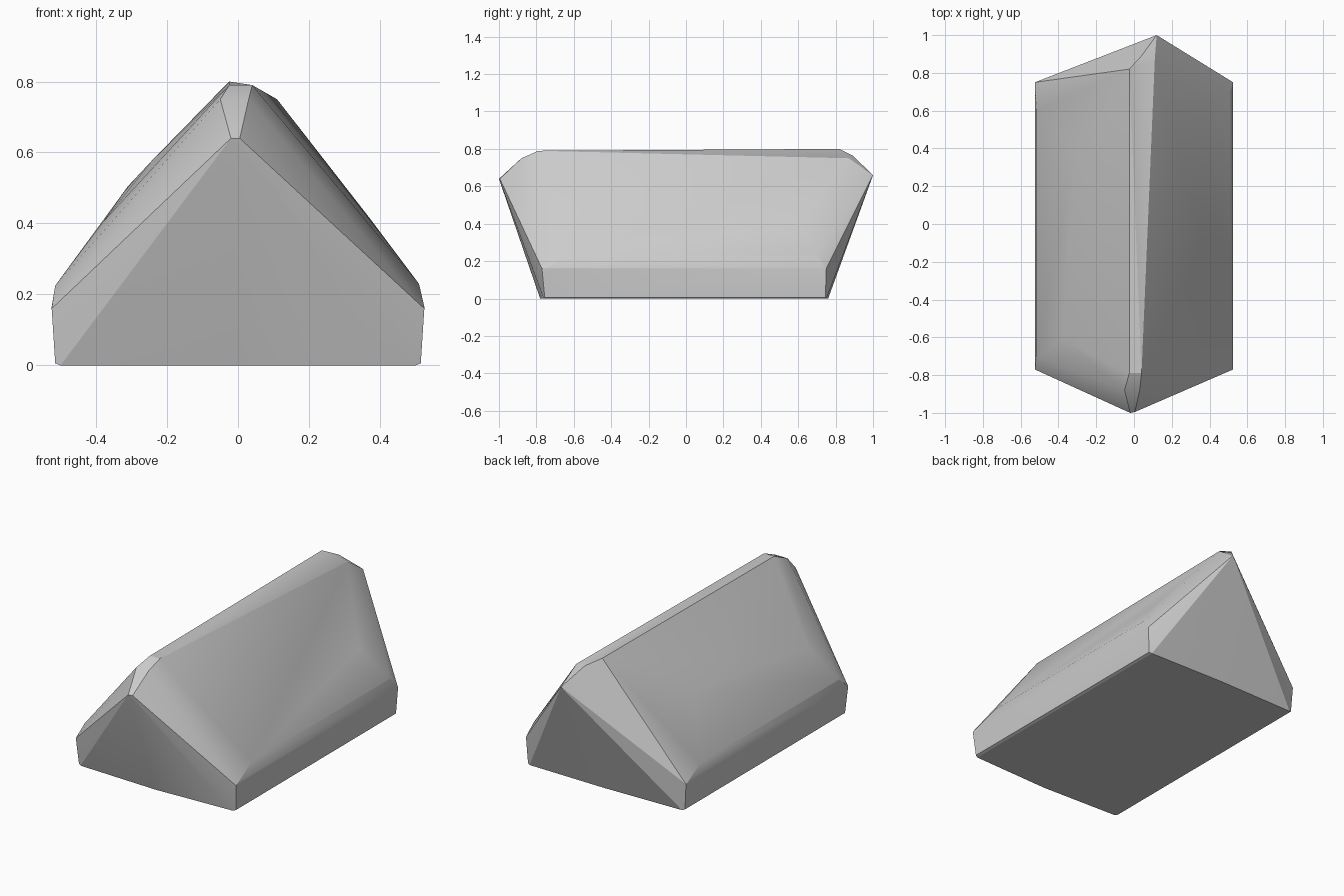
import bpy, bmesh

if "Cube" in bpy.data.objects:
    bpy.data.objects.remove(bpy.data.objects["Cube"])

# Single stone-grey colour
grey = bpy.data.materials.new("light_grey")
grey.diffuse_color = (0.6, 0.6, 0.6, 1)
grey.use_nodes = True
grey.node_tree.nodes["Principled BSDF"].inputs["Base Color"].default_value = grey.diffuse_color

# Key corners of the faceted ridge block
points = [
    # pointed ends
    (-0.02, -1.0, 0.64), (0.005, -0.995, 0.64), (0.12, 1.0, 0.66),
    # top ridge
    (-0.025, 0.82, 0.80), (-0.025, -0.79, 0.79), (0.04, -0.79, 0.79),
    (-0.05, -0.88, 0.75), (0.03, -0.88, 0.75), (0.11, 0.87, 0.75), (0.04, 0.89, 0.765),
    # slight bulges on the slopes
    (-0.31, 0.37, 0.505), (-0.24, 0.16, 0.58), (-0.38, -0.61, 0.405), (0.375, 0.60, 0.41),
    # slope feet
    (0.51, -0.60, 0.23), (-0.515, 0.60, 0.225), (0.51, 0.70, 0.23), (-0.515, -0.70, 0.225),
    # gently bowed base ends
    (0.0, -0.78, 0.0), (0.0, 0.76, 0.0),
]

# Shoulders and base corners, mirrored left and right
for s in (-1, 1):
    for y_sh, y_base, sign in ((-0.77, -0.755, -1), (0.75, 0.745, 1)):
        points += [(s * 0.525, y_sh, 0.16), (s * 0.525, y_sh - sign * 0.02, 0.165),
                   (s * 0.515, y_base, 0.006), (s * 0.50, y_base + sign * 0.006, 0.0)]

# Wrap the corners in a convex skin
bm = bmesh.new()
for p in points:
    bm.verts.new(p)
hull = bmesh.ops.convex_hull(bm, input=bm.verts)
loose = [v for v in bm.verts if not v.link_faces]
bmesh.ops.delete(bm, geom=loose, context='VERTS')
bmesh.ops.recalc_face_normals(bm, faces=bm.faces)
mesh = bpy.data.meshes.new("ridge_block")
bm.to_mesh(mesh)
bm.free()
mesh.materials.append(grey)

block = bpy.data.objects.new("ridge_block", mesh)
bpy.context.collection.objects.link(block)

# Soften shallow facets, keep the hard edges
bpy.context.view_layer.objects.active = block
block.select_set(True)
bpy.ops.object.shade_smooth_by_angle(angle=0.35)
